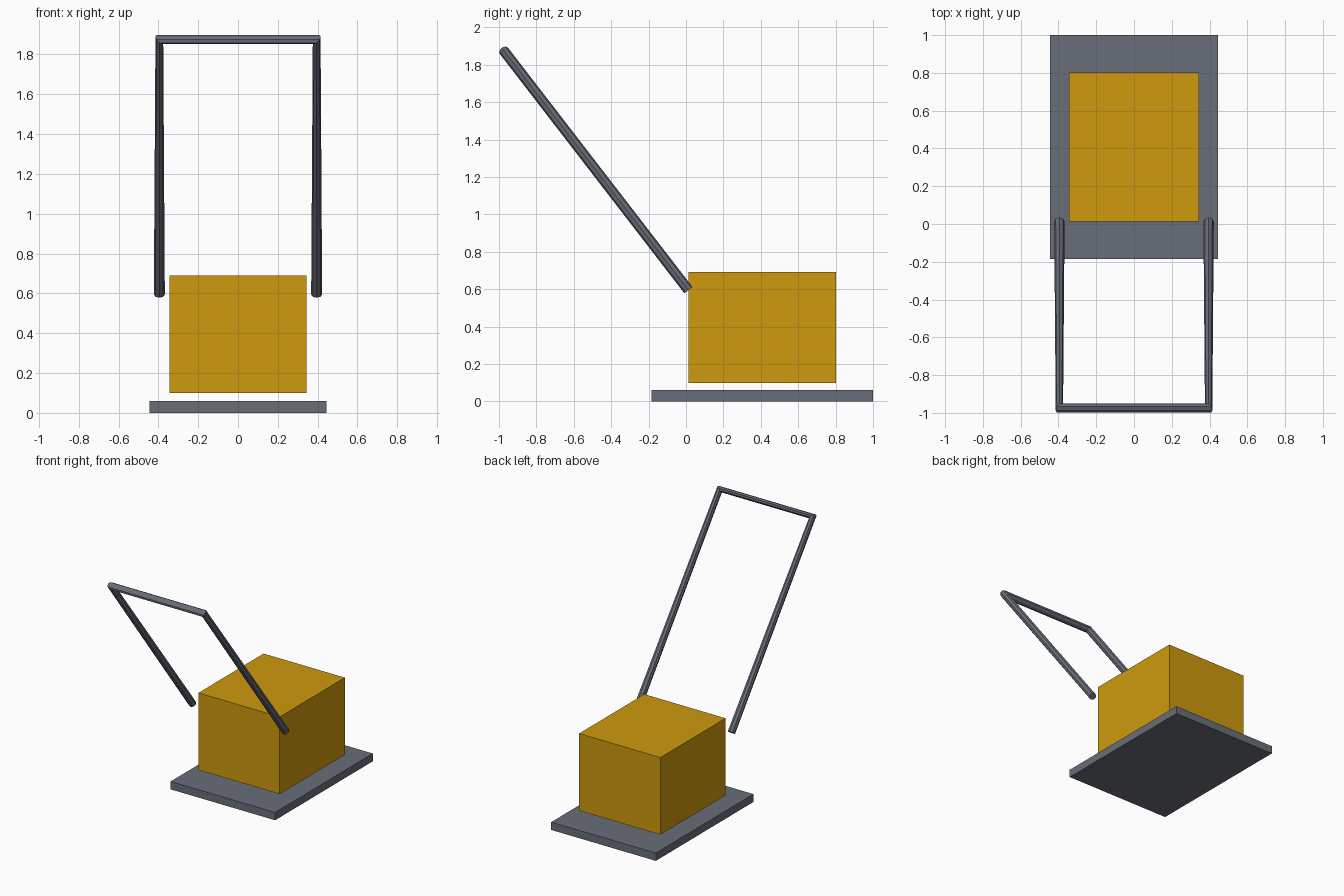
import bpy

default = bpy.data.objects.get("Cube")
if default:
    bpy.data.objects.remove(default, do_unlink=True)


def make_material(name, rgb):
    mat = bpy.data.materials.new(name)
    mat.use_nodes = True
    mat.diffuse_color = (*rgb, 1)
    mat.node_tree.nodes["Principled BSDF"].inputs["Base Color"].default_value = (*rgb, 1)
    return mat


grey = make_material("slate grey", (0.14, 0.155, 0.19))
yellow = make_material("amber yellow", (0.62, 0.32, 0.004))


def make_box(name, size, center, mat):
    bpy.ops.mesh.primitive_cube_add(size=1, location=center)
    obj = bpy.context.object
    obj.name = name
    obj.scale = size
    bpy.ops.object.transform_apply(location=False, rotation=False, scale=True)
    obj.data.materials.append(mat)
    return obj


# Flat base plate and the engine block floating just above it
make_box("base_plate", (0.888, 1.184, 0.06), (0, 0.408, 0.03), grey)
make_box("engine_block", (0.69, 0.79, 0.592), (0, 0.408, 0.395), yellow)

# Push handle: one eight-sided tube bent into a U, leaning forward
curve = bpy.data.curves.new("push_handle", "CURVE")
curve.dimensions = "3D"
curve.bevel_depth = 0.0276
curve.bevel_resolution = 2
curve.use_fill_caps = True
path = [(-0.395, 0.013, 0.595), (-0.395, -0.974, 1.875),
        (0.395, -0.974, 1.875), (0.395, 0.013, 0.595)]
spline = curve.splines.new("POLY")
spline.points.add(len(path) - 1)
for point, co in zip(spline.points, path):
    point.co = (*co, 1)
spline.use_smooth = False
curve.materials.append(grey)
handle = bpy.data.objects.new("push_handle", curve)
bpy.context.collection.objects.link(handle)

# Turn the tube into a mesh with flat faces
bpy.ops.object.select_all(action="DESELECT")
handle.select_set(True)
bpy.context.view_layer.objects.active = handle
bpy.ops.object.convert(target="MESH")
bpy.ops.object.shade_flat()
